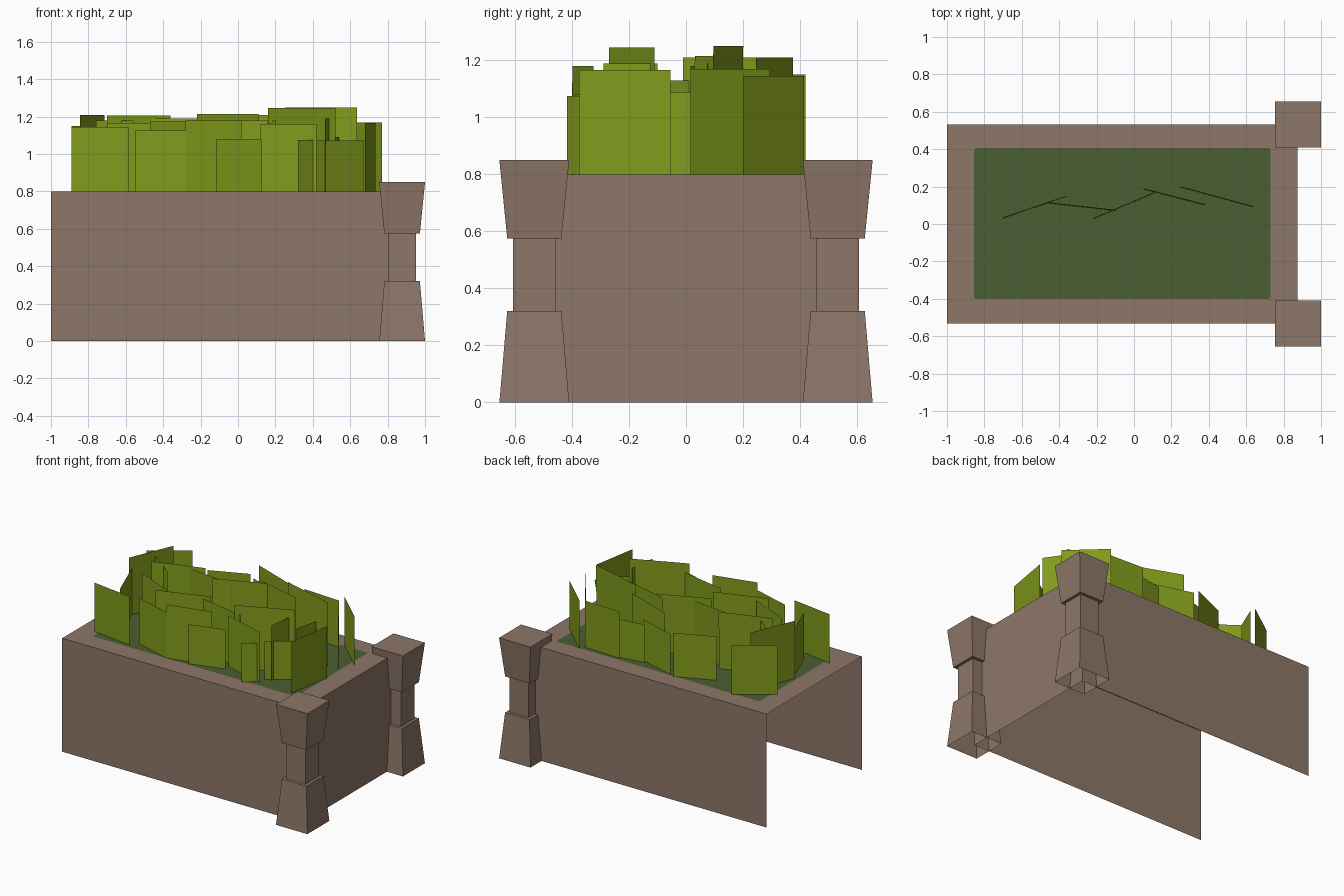
import bpy
import math

if "Cube" in bpy.data.objects:
    bpy.data.objects.remove(bpy.data.objects["Cube"])


def material(name, rgb):
    m = bpy.data.materials.new(name)
    m.diffuse_color = (*rgb, 1)
    m.use_nodes = True
    m.node_tree.nodes["Principled BSDF"].inputs["Base Color"].default_value = m.diffuse_color
    return m


BROWN = material("brown_stone", (0.268, 0.184, 0.139))
SOIL = material("dark_green_ground", (0.070, 0.113, 0.034))
LEAF = material("leaf_green", (0.22, 0.325, 0.011))


def mesh_object(name, verts, faces, mat):
    me = bpy.data.meshes.new(name)
    me.from_pydata(verts, [], faces)
    me.materials.append(mat)
    ob = bpy.data.objects.new(name, me)
    bpy.context.collection.objects.link(ob)
    return ob


# Planter box: three walls and a top, open on the left and underneath
X0, X1, Y, H = -1.0, 0.875, 0.532, 0.8
outline = [(X0, -Y), (X1, -Y), (X1, Y), (X0, Y)]
mesh_object("planter_box",
            [(x, y, z) for z in (0, H) for x, y in outline],
            [(0, 1, 5, 4), (1, 2, 6, 5), (2, 3, 7, 6), (4, 5, 6, 7)], BROWN)

# Corner posts: square profile flared at both ends, open underneath
profile = [(0.1225, 0), (0.095, 0.32), (0.0745, 0.32),
           (0.0745, 0.575), (0.095, 0.575), (0.1225, 0.85)]


def post(name, cx, cy):
    verts, faces = [], []
    for r, z in profile:
        verts += [(cx + sx * r, cy + sy * r, z)
                  for sx, sy in ((-1, -1), (1, -1), (1, 1), (-1, 1))]
    for i in range(len(profile) - 1):
        for j in range(4):
            k = (j + 1) % 4
            faces.append((4 * i + j, 4 * i + k, 4 * i + 4 + k, 4 * i + 4 + j))
    n = len(verts)
    faces.append((n - 4, n - 3, n - 2, n - 1))
    mesh_object(name, verts, faces, BROWN)


post("front_post", 0.8775, -0.5325)
post("back_post", 0.8775, 0.5325)

# Planted ground: thin rounded rectangle on the box top
ground, rad = [], 0.012
for cx, cy, start in ((0.73 - rad, 0.405 - rad, 0), (-0.855 + rad, 0.405 - rad, 90),
                      (-0.855 + rad, -0.4 + rad, 180), (0.73 - rad, -0.4 + rad, 270)):
    for step in (0, 30, 60, 90):
        a = math.radians(start + step)
        ground.append((cx + rad * math.cos(a), cy + rad * math.sin(a), H + 0.002))
mesh_object("planted_ground", ground, [tuple(range(len(ground)))], SOIL)


# Foliage: upright cards (x1, y1, x2, y2, height)
def foliage(name, cards, lean=0.0):
    verts, faces = [], []
    for x1, y1, x2, y2, h in cards:
        n = len(verts)
        verts += [(x1, y1, H), (x2, y2, H),
                  (x2, y2 + lean, H + h), (x1, y1 + lean, H + h)]
        faces.append((n, n + 1, n + 2, n + 3))
    mesh_object(name, verts, faces, LEAF)


foliage("front_foliage", [
    (-.89, -.33, -.585, -.374, .345), (-.55, -.32, -.275, -.40, .325),
    (-.28, -.398, .02, -.324, .38), (-.115, -.388, .125, -.317, .28),
    (.12, -.276, .42, -.36, .36), (.32, -.418, .40, -.36, .275),
    (.42, -.303, .67, -.13, .272)])
foliage("side_foliage", [
    (.68, -.375, .735, -.055, .367), (.77, .015, .58, .295, .37),
    (.77, .20, .54, .415, .345), (.465, -.29, .49, -.10, .39),
    (-.845, -.01, -.715, .30, .41), (-.72, -.288, -.835, .01, .33),
    (.50, -.06, .54, .10, .29)])
foliage("back_foliage", [
    (-.89, .25, -.65, .42, .35), (-.19, .41, -.45, .30, .31),
    (.11, .32, -.16, .40, .29), (-.10, .375, .25, .245, .41),
    (.30, .38, .08, .34, .27), (.53, .37, .25, .385, .33)])
foliage("inner_foliage", [
    (.16, -.27, .52, -.11, .445), (-.14, -.19, .20, -.26, .38),
    (-.47, -.25, -.12, -.13, .375), (-.70, -.07, -.41, -.20, .365),
    (-.76, .16, -.56, .015, .38)])
foliage("middle_foliage", [
    (-.70, .03, -.36, .145, .405), (-.46, .11, -.10, .07, .39),
    (-.22, .025, .11, .165, .415), (.05, .185, .38, .10, .41),
    (.25, .195, .635, .09, .45)], lean=0.006)
